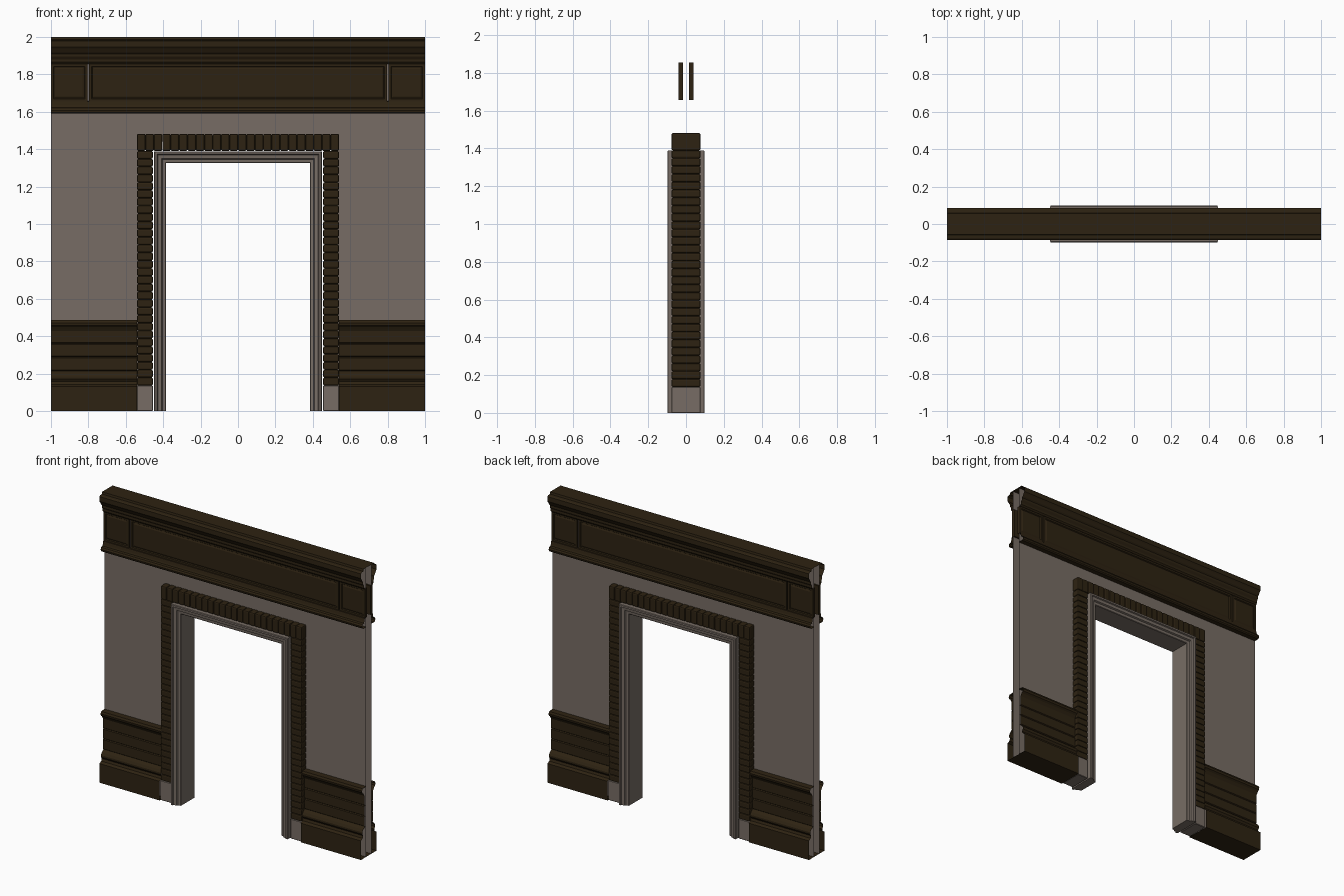
import bpy, bmesh
from mathutils import Vector

if "Cube" in bpy.data.objects:
    bpy.data.objects.remove(bpy.data.objects["Cube"])


def material(name, rgb):
    m = bpy.data.materials.new(name)
    m.diffuse_color = (*rgb, 1)
    m.use_nodes = True
    m.node_tree.nodes["Principled BSDF"].inputs["Base Color"].default_value = m.diffuse_color
    return m


PLASTER = material("warm_grey_plaster", (0.185, 0.152, 0.128))
WOOD = material("dark_wood", (0.027, 0.0165, 0.006))


def finish(name, bm, mat):
    me = bpy.data.meshes.new(name)
    bm.to_mesh(me)
    bm.free()
    me.materials.append(mat)
    ob = bpy.data.objects.new(name, me)
    bpy.context.collection.objects.link(ob)
    return ob


def strip(bm, chain, x0, x1, closed=False):
    """Extrude a (y, z) chain along x, leaving the ends open."""
    rows = [(bm.verts.new((x0, y, z)), bm.verts.new((x1, y, z))) for y, z in chain]
    pairs = list(zip(rows, rows[1:]))
    if closed:
        pairs.append((rows[-1], rows[0]))
    for p, q in pairs:
        bm.faces.new((p[0], p[1], q[1], q[0]))


def both_sides(profile):
    """Front chain going up and the matching back chain going down."""
    return [(-d, z) for d, z in profile], [(d, z) for d, z in reversed(profile)]


def add_box(bm, lo, hi, bevel=0.0, segments=1):
    lo, hi = Vector(lo), Vector(hi)
    part = bmesh.new()
    bmesh.ops.create_cube(part, size=1)
    for v in part.verts:
        v.co = (lo + hi) / 2 + Vector(c * s for c, s in zip(v.co, hi - lo))
    if bevel:
        bmesh.ops.bevel(part, geom=part.edges[:], offset=bevel, segments=segments,
                        profile=0.5, affect='EDGES')
    tmp = bpy.data.meshes.new("tmp")
    part.to_mesh(tmp)
    part.free()
    bm.from_mesh(tmp)
    bpy.data.meshes.remove(tmp)


# plaster wall: a front and a back sheet around the doorway, ends left open
T = 0.029
bm = bmesh.new()
for x0, x1, z0 in ((-1, -0.5, 0), (0.5, 1, 0), (-0.5, 0.5, 1.44)):
    for chain in both_sides([(T, z0), (T, 1.995)]):
        strip(bm, chain, x0, x1)
finish("wall", bm, PLASTER)

# crown moulding, one chain over the top of the wall
crown = [(T, 1.855), (0.042, 1.855), (0.05, 1.865), (0.05, 1.88), (0.06, 1.895),
         (0.06, 1.91), (0.068, 1.918), (0.078, 1.935), (0.085, 1.945),
         (0.085, 1.978), (0.078, 1.984), (0.06, 1.986), (0.057, 2.0)]
front, back = both_sides(crown)
bm = bmesh.new()
strip(bm, front + back, -1, 1)
finish("crown_moulding", bm, WOOD)

# picture rail below the frieze
rail = [(T, 1.59), (0.062, 1.59), (0.07, 1.597), (0.072, 1.608), (0.066, 1.62),
        (0.052, 1.624), (0.048, 1.635), (0.044, 1.655), (T, 1.657)]
bm = bmesh.new()
for chain in both_sides(rail):
    strip(bm, chain, -1, 1)
finish("picture_rail", bm, WOOD)

# frieze panels with a sunk field, front and back
for label, x0, x1 in (("left", -1, -0.805), ("centre", -0.796, 0.796), ("right", 0.805, 1)):
    bm = bmesh.new()
    for s in (-1, 1):
        ys = sorted((s * 0.017, s * 0.039))
        add_box(bm, (x0, ys[0], 1.656), (x1, ys[1], 1.856))
    bm.normal_update()
    faces = [f for f in bm.faces if abs(f.normal.y) > 0.9
             and abs(f.calc_center_median().y) > 0.03]
    for thick, depth in ((0.018, 0), (0.006, -0.006), (0.014, 0.004)):
        bmesh.ops.inset_individual(bm, faces=faces, thickness=thick, depth=depth)
    finish("frieze_panel_" + label, bm, WOOD)

# wainscot: baseboard, three boards and chair rail, on each side of the door
wainscot = [(0.085, 0), (0.085, 0.132), (0.066, 0.142), (0.06, 0.158), (0.07, 0.172),
            (0.07, 0.185), (0.06, 0.2), (0.048, 0.21)]
for z in (0.215, 0.288, 0.361):
    wainscot += [(0.041, z), (0.047, z + 0.005), (0.047, z + 0.068)]
wainscot += [(0.052, 0.438), (0.058, 0.448), (0.07, 0.458), (0.073, 0.472),
             (0.067, 0.486), (T, 0.488)]
front, back = both_sides(wainscot)
for label, x0, x1 in (("left", -1, -0.54), ("right", 0.54, 1)):
    bm = bmesh.new()
    strip(bm, front, x0, x1)
    strip(bm, back, x0, x1)
    strip(bm, [(0.085, 0), (-0.085, 0)], x0, x1)
    finish("wainscot_" + label, bm, WOOD)

# brick surround: stacked courses at the sides, upright bricks over the door
B, COURSES, UPRIGHTS = 0.077, 30, 24
bm = bmesh.new()
h = (1.39 - 0.137) / COURSES
for i in range(COURSES):
    z = 0.137 + i * h
    for x0, x1 in ((-0.54, -0.455), (0.455, 0.54)):
        add_box(bm, (x0, -B, z), (x1, B, z + h), 0.008, 2)
w = 1.08 / UPRIGHTS
for i in range(UPRIGHTS):
    x = -0.54 + i * w
    add_box(bm, (x, -B, 1.39), (x + w, B, 1.482), 0.008, 2)
finish("brick_surround", bm, WOOD)

# plinth blocks under the bricks
bm = bmesh.new()
for x0, x1 in ((-0.54, -0.455), (0.455, 0.54)):
    add_box(bm, (x0, -B, 0), (x1, B, 0.137), 0.003)
finish("plinth_blocks", bm, PLASTER)

# door casing: stepped profile (half width, depth) swept with mitres round the opening
half = [(0.448, 0.094), (0.445, 0.098), (0.433, 0.098), (0.429, 0.09), (0.41, 0.087),
        (0.405, 0.077), (0.388, 0.075), (0.385, 0.072)]
section = [(u, -d) for u, d in half] + [(u, d) for u, d in reversed(half)]
bm = bmesh.new()
rings = []
for side, top in ((-1, False), (-1, True), (1, True), (1, False)):
    rings.append([bm.verts.new((side * u, y, u + 0.94 if top else 0)) for u, y in section])
n = len(section)
for a, b in zip(rings, rings[1:]):
    for i in range(n):
        j = (i + 1) % n
        bm.faces.new((a[i], a[j], b[j], b[i]))
bm.faces.new(rings[0])
bm.faces.new(rings[-1])
bmesh.ops.recalc_face_normals(bm, faces=bm.faces[:])
finish("door_casing", bm, PLASTER)
